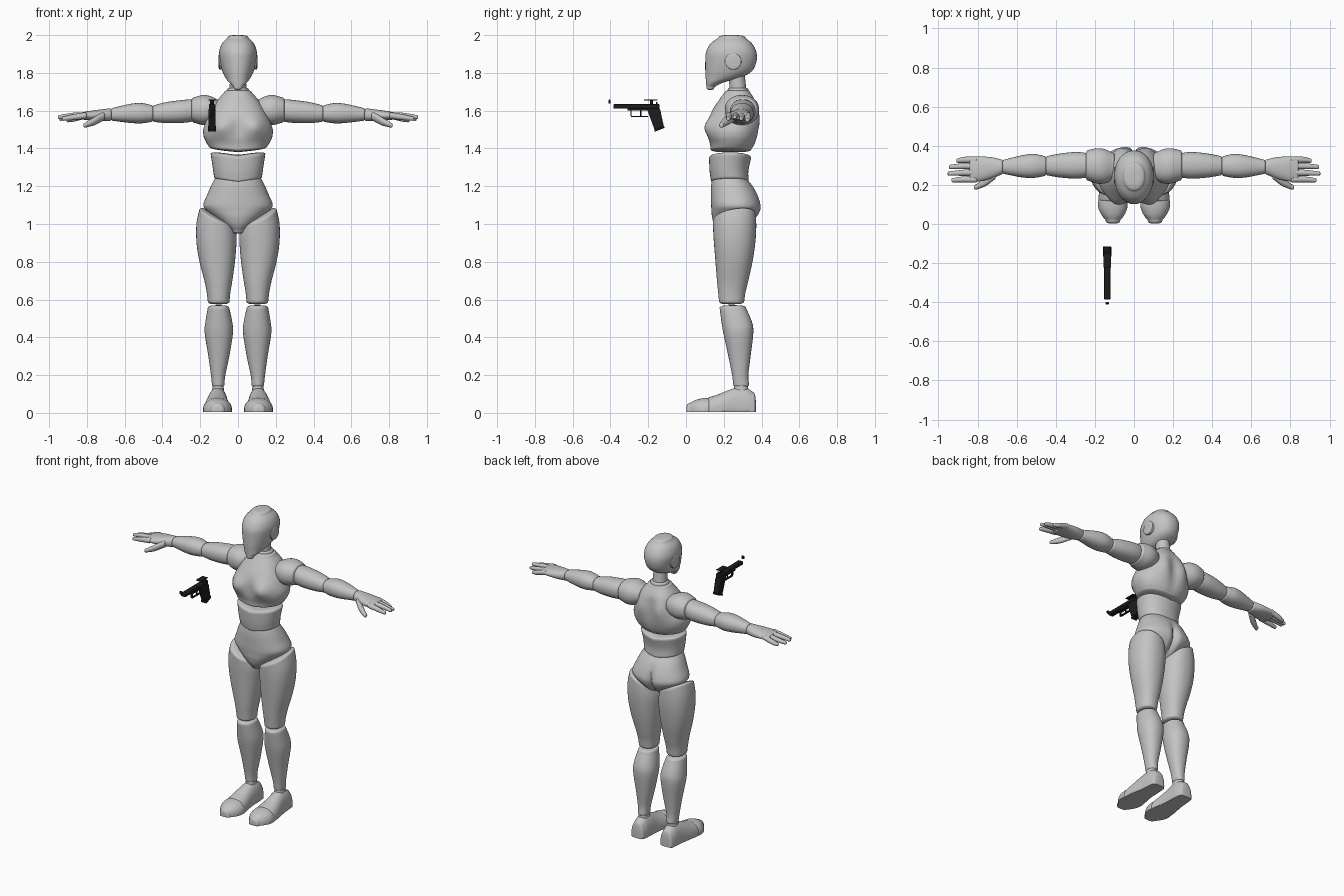
import bpy, bmesh, math
from math import sin, cos, pi, exp
from mathutils import Vector

if "Cube" in bpy.data.objects:
    bpy.data.objects.remove(bpy.data.objects["Cube"])


def material(name, value, rough):
    m = bpy.data.materials.new(name)
    m.use_nodes = True
    colour = (value, value, value, 1)
    m.diffuse_color = colour
    node = m.node_tree.nodes["Principled BSDF"]
    node.inputs["Base Color"].default_value = colour
    node.inputs["Roughness"].default_value = rough
    return m


GREY = material("light grey", 0.55, 0.6)
BLACK = material("black", 0.012, 0.5)


def finish(name, bm, mat, mirror=False, angle=50):
    bmesh.ops.recalc_face_normals(bm, faces=bm.faces)
    mesh = bpy.data.meshes.new(name)
    bm.to_mesh(mesh)
    bm.free()
    mesh.materials.append(mat)
    obj = bpy.data.objects.new(name, mesh)
    bpy.context.collection.objects.link(obj)
    bpy.ops.object.select_all(action='DESELECT')
    obj.select_set(True)
    bpy.context.view_layer.objects.active = obj
    bpy.ops.object.shade_smooth_by_angle(angle=math.radians(angle))
    if mirror:
        mod = obj.modifiers.new("Mirror", 'MIRROR')
        mod.use_axis = (True, False, False)
    return obj


def spline(a, b, c, d, t):
    return 0.5 * (2 * b + (c - a) * t + (2 * a - 5 * b + 4 * c - d) * t * t
                  + (3 * b - a - 3 * c + d) * t ** 3)


def loft(name, rings, axis='z', lip=0.015, power=2.2, seg=40, steps=4,
         deform=None, mirror=False):
    """Skin rings (t, u0, u1, v0, v1) along an axis and round both ends."""
    n = len(rings)
    path = []
    for i in range(n - 1):
        four = [rings[max(0, min(n - 1, j))] for j in range(i - 1, i + 3)]
        path += [[spline(*c, k / steps) for c in zip(*four)] for k in range(steps)]
    path.append(list(rings[-1]))

    def dome(ring, sign):
        t, u0, u1, v0, v1 = ring
        cu, cv = (u0 + u1) / 2, (v0 + v1) / 2
        out = []
        for k in range(1, 7):
            a = k * pi / 12
            s = max(0.04, cos(a)) ** 0.5
            out.append([t + sign * lip * sin(a), cu + (u0 - cu) * s, cu + (u1 - cu) * s,
                        cv + (v0 - cv) * s, cv + (v1 - cv) * s])
        return out

    side = 1 if rings[-1][0] > rings[0][0] else -1
    path = dome(path[0], -side)[::-1] + path + dome(path[-1], side)
    bm = bmesh.new()
    loops = []
    for t, u0, u1, v0, v1 in path:
        loop = []
        for k in range(seg):
            c, s = cos(2 * pi * k / seg), sin(2 * pi * k / seg)
            u = (u0 + u1) / 2 + (u1 - u0) / 2 * math.copysign(abs(c) ** (2 / power), c)
            v = (v0 + v1) / 2 + (v1 - v0) / 2 * math.copysign(abs(s) ** (2 / power), s)
            p = {'z': (u, v, t), 'x': (t, u, v), 'y': (u, t, v)}[axis]
            p = Vector(p)
            loop.append(bm.verts.new(deform(p) if deform else p))
        loops.append(loop)
    for a, b in zip(loops, loops[1:]):
        for k in range(seg):
            j = (k + 1) % seg
            bm.faces.new((a[k], a[j], b[j], b[k]))
    bm.faces.new(loops[0])
    bm.faces.new(loops[-1])
    return finish(name, bm, GREY, mirror)


def centred(rows):
    return [(z, -w, w, front, back) for z, w, front, back in rows]


# Head, ear discs and neck
def face(p):
    if p.y < 0.24:
        p.x *= 1 - 0.5 * (0.24 - p.y)
    return p


loft("head", centred([
    (1.725, .025, .108, .15), (1.75, .05, .106, .2), (1.775, .068, .104, .29),
    (1.81, .084, .102, .35), (1.86, .096, .102, .373), (1.91, .1, .106, .373),
    (1.955, .085, .13, .35), (1.985, .056, .17, .315)]), deform=face)
loft("ear_disc", [(.08, .207, .293, 1.817, 1.903), (.098, .207, .293, 1.817, 1.903)],
     'x', lip=0.005, power=2, mirror=True)
loft("neck", centred([(1.66, .046, .235, .325), (1.8, .042, .225, .31)]), power=2)
loft("collar", centred([(1.69, .062, .215, .335), (1.715, .056, .222, .33)]),
     power=2, lip=0.008)


# Torso in three pieces
def chest_shape(p):
    x = abs(p.x)
    if p.y < 0.22:
        p.y -= 0.028 * exp(-((x - .095) / .05) ** 2 - ((p.z - 1.515) / .05) ** 2)
        p.y += 0.012 * exp(-(x / .03) ** 2 - ((p.z - 1.5) / .06) ** 2)
    else:
        p.y += 0.015 * exp(-((x - .075) / .04) ** 2 - ((p.z - 1.57) / .07) ** 2)
        p.y -= 0.012 * exp(-(x / .03) ** 2 - ((p.z - 1.52) / .12) ** 2)
    p.z += 0.1 * x * max(0, 1.46 - p.z) / .08
    return p


def waist_shape(p):
    p.z += 0.15 * abs(p.x) - 0.01
    return p


def pelvis_shape(p):
    if p.z > 1.16:
        p.z += 1.6 * (p.z - 1.16) * abs(p.x)
    if p.y > 0.25 and p.z < 1.2:
        p.y -= 0.03 * exp(-(p.x / .018) ** 2) * min(1, (1.2 - p.z) / .1)
    return p


loft("chest", centred([
    (1.395, .152, .13, .35), (1.42, .166, .126, .365), (1.46, .181, .115, .378),
    (1.5, .184, .112, .384), (1.55, .167, .118, .385), (1.6, .142, .138, .38),
    (1.65, .113, .17, .37), (1.695, .075, .203, .342)]), seg=64, deform=chest_shape)
loft("abdomen", centred([
    (1.24, .127, .132, .332), (1.29, .134, .125, .33), (1.36, .145, .122, .345)]),
    deform=waist_shape)
loft("pelvis", centred([
    (.965, .035, .17, .27), (.995, .075, .15, .33), (1.035, .125, .138, .375),
    (1.07, .166, .135, .394), (1.1, .184, .133, .397), (1.15, .165, .132, .382),
    (1.19, .145, .132, .36), (1.222, .126, .135, .335)]), seg=64, deform=pelvis_shape)


# Legs
def thigh_top(p):
    f = max(0, p.z - .88) / .15
    p.z += f * (0.45 * (p.x - .11) + 0.15 * (p.y - .25))
    return p


def sole(p):
    p.z = max(0.004, p.z)
    return p


loft("thigh", [
    (.59, .045, .16, .175, .308), (.64, .04, .166, .17, .315), (.7, .03, .178, .164, .33),
    (.8, .016, .204, .156, .352), (.9, .008, .22, .148, .367), (.97, .008, .22, .144, .372),
    (1.03, .018, .205, .142, .37)], deform=thigh_top, mirror=True)
loft("shin", [
    (.15, .072, .138, .25, .334), (.2, .067, .143, .244, .33), (.3, .046, .157, .224, .342),
    (.42, .027, .176, .198, .356), (.48, .03, .173, .188, .35), (.555, .046, .16, .178, .318)],
    deform=lambda p: p, mirror=True)
loft("ankle", [(.1, .073, .139, .25, .332), (.15, .077, .134, .255, .327)], mirror=True)
loft("foot", [
    (.125, .035, .182, -.06, .084), (.17, .042, .178, -.06, .098),
    (.22, .05, .17, -.07, .118), (.27, .053, .162, -.08, .134),
    (.32, .055, .158, -.08, .132), (.355, .062, .152, -.07, .11)],
    'y', deform=sole, mirror=True)
loft("toe_cap", [
    (.02, .07, .145, -.03, .052), (.045, .05, .165, -.04, .066),
    (.08, .035, .182, -.05, .076), (.115, .032, .185, -.05, .08)],
    'y', lip=0.018, deform=sole, mirror=True)

# Arms
loft("shoulder", [
    (.11, .225, .365, 1.55, 1.66), (.15, .208, .383, 1.53, 1.678),
    (.19, .207, .387, 1.525, 1.682), (.235, .222, .378, 1.537, 1.67)], 'x', mirror=True)
loft("upper_arm", [
    (.25, .236, .364, 1.54, 1.66), (.3, .232, .368, 1.535, 1.656),
    (.38, .238, .36, 1.534, 1.645), (.44, .248, .348, 1.54, 1.63)], 'x', mirror=True)
loft("forearm", [
    (.46, .245, .348, 1.54, 1.63), (.51, .236, .358, 1.533, 1.64),
    (.57, .238, .352, 1.535, 1.636), (.66, .255, .33, 1.546, 1.615)], 'x', mirror=True)
loft("palm", [
    (.68, .252, .33, 1.545, 1.612), (.73, .232, .342, 1.545, 1.606),
    (.79, .218, .345, 1.55, 1.598), (.83, .214, .345, 1.553, 1.59)],
    'x', lip=0.012, mirror=True)


def finger(name, points):
    loft(name, [(x, y - r, y + r, z - r, z + r) for x, y, z, r in points],
         'x', lip=0.008, power=2, seg=16, mirror=True)


for label, y, tip in (("index", .228, .925), ("middle", .262, .945),
                      ("ring", .296, .938), ("little", .328, .9)):
    drop = 0.25 * abs(y - .262)
    finger(label + "_finger", [(.81, y, 1.574, .017), (.87, y, 1.574 - drop, .0155),
                               (tip, y - .004, 1.566 - drop, .011)])
finger("thumb", [(.715, .25, 1.57, .024), (.76, .215, 1.545, .022),
                 (.81, .188, 1.523, .013)])


# Floating pistol
GUN_X = -0.137


def prism(name, outline, width, bevel=0.003):
    bm = bmesh.new()
    base = bm.faces.new([bm.verts.new((GUN_X - width / 2, y, z)) for y, z in outline])
    moved = bmesh.ops.extrude_face_region(bm, geom=[base])["geom"]
    bmesh.ops.translate(bm, vec=(width, 0, 0),
                        verts=[v for v in moved if isinstance(v, bmesh.types.BMVert)])
    obj = finish(name, bm, BLACK, angle=30)
    mod = obj.modifiers.new("Bevel", 'BEVEL')
    mod.width, mod.segments = bevel, 2


def block(name, y0, y1, z0, z1, width, bevel=0.002):
    prism(name, [(y0, z0), (y1, z0), (y1, z1), (y0, z1)], width, bevel)


block("pistol_slide", -.385, -.14, 1.612, 1.634, .034, .004)
block("pistol_frame", -.31, -.14, 1.6, 1.616, .028)
prism("pistol_grip", [(-.208, 1.612), (-.165, 1.495), (-.117, 1.515), (-.138, 1.612)],
      .038, .006)
prism("pistol_magazine_base", [(-.168, 1.5), (-.166, 1.488), (-.114, 1.509), (-.116, 1.521)],
      .042)
block("pistol_rear_sight", -.16, -.15, 1.63, 1.645, .022)
block("pistol_sight_plate", -.222, -.15, 1.654, 1.658, .04, .001)
block("pistol_sight_post", -.19, -.175, 1.63, 1.655, .012)
block("pistol_front_bead", -.411, -.4, 1.637, 1.658, .02, .004)
block("pistol_trigger", -.243, -.236, 1.57, 1.604, .008)
# Trigger guard as a thin loop
block("guard_front", -.295, -.288, 1.572, 1.606, .014)
block("guard_bottom", -.292, -.2, 1.566, 1.573, .014)
